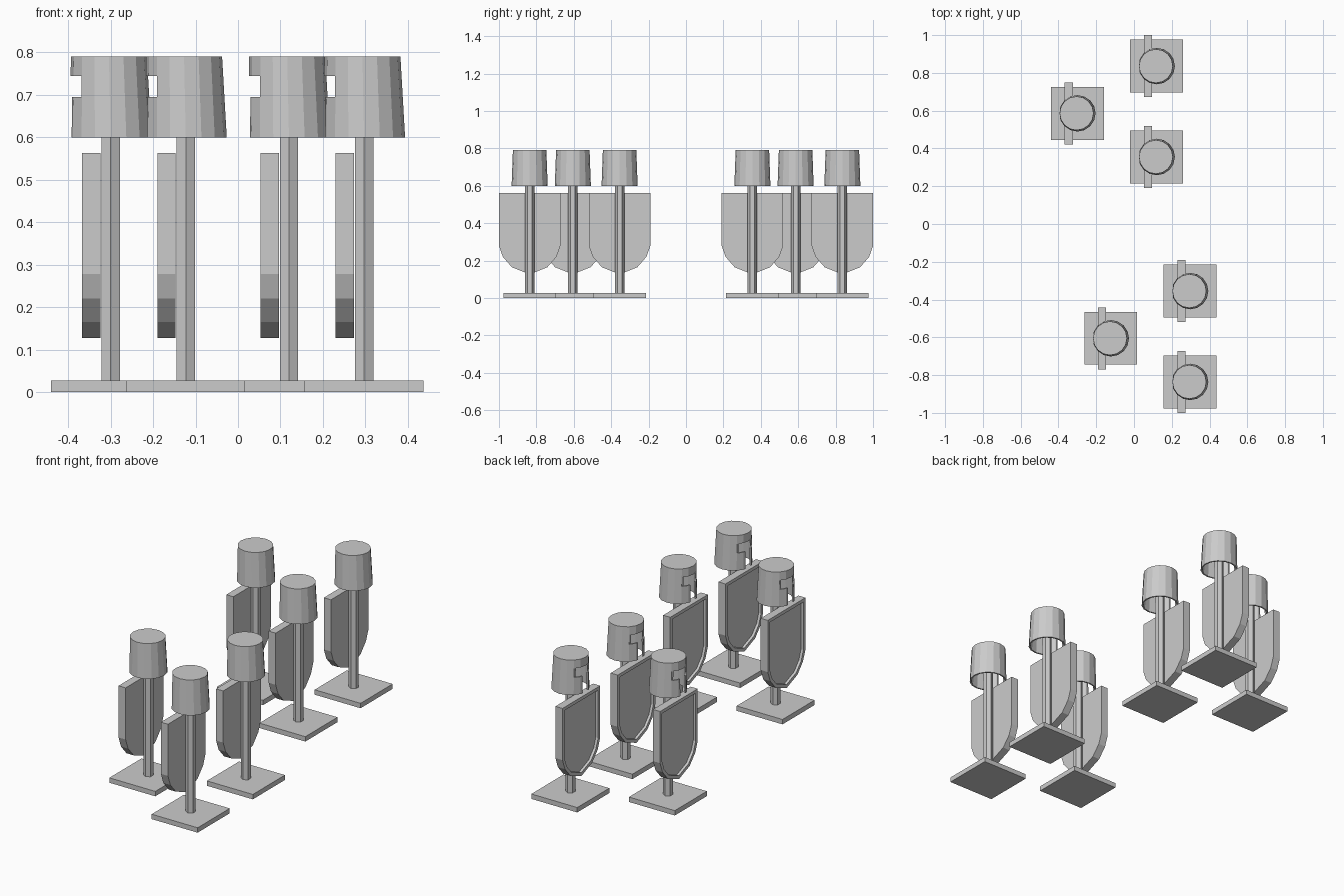
import bpy, bmesh
from math import sin, cos, tau

if "Cube" in bpy.data.objects:
    bpy.data.objects.remove(bpy.data.objects["Cube"])

coll = bpy.context.scene.collection


def make_mesh(name, bm):
    bmesh.ops.recalc_face_normals(bm, faces=bm.faces)
    me = bpy.data.meshes.new(name)
    bm.to_mesh(me)
    bm.free()
    return me


def box(name, x, y, z):
    bm = bmesh.new()
    bmesh.ops.create_cube(bm, size=1)
    for v in bm.verts:
        v.co = [lo + (c + 0.5) * (hi - lo) for c, (lo, hi) in zip(v.co, (x, y, z))]
    return make_mesh(name, bm)


def post_mesh():
    # hexagonal pole with corners along y, running up into the helmet
    bm = bmesh.new()
    ring = [bm.verts.new((0.025 * sin(tau * i / 6), 0.025 * cos(tau * i / 6), 0.02))
            for i in range(6)]
    face = bm.faces.new(ring)
    top = bmesh.ops.extrude_face_region(bm, geom=[face], use_keep_orig=True)["geom"]
    for v in top:
        if isinstance(v, bmesh.types.BMVert):
            v.co.z = 0.775
    return make_mesh("post", bm)


def shield_mesh():
    # half outline (y, z), mirrored, extruded, then a recessed front panel
    half = [(0.164, 0.563), (0.164, 0.278), (0.143, 0.22), (0.095, 0.165)]
    outline = half + [(0, 0.127)] + [(-y, z) for y, z in reversed(half)]
    bm = bmesh.new()
    back = [bm.verts.new((-0.024, y, z)) for y, z in outline]
    front = [bm.verts.new((-0.067, y, z)) for y, z in outline]
    bm.faces.new(back)
    panel = bm.faces.new(front[::-1])
    n = len(outline)
    for i in range(n):
        j = (i + 1) % n
        bm.faces.new((back[i], front[i], front[j], back[j]))
    bmesh.ops.recalc_face_normals(bm, faces=bm.faces)
    bmesh.ops.inset_region(bm, faces=[panel], thickness=0.018, use_even_offset=True)
    inner = bmesh.ops.inset_region(bm, faces=[panel], thickness=0.0005, use_even_offset=True)
    for v in panel.verts:
        v.co.x += 0.014
    return make_mesh("shield", bm)


def helmet_mesh():
    # hollow 16-sided shell, top leaning slightly forward
    rings = [(0.0965, 0.0, 0.60), (0.0895, -0.004, 0.791),
             (0.0815, -0.004, 0.78), (0.0885, 0.0, 0.60)]
    n = 16
    bm = bmesh.new()
    vs = [[bm.verts.new((r * cos(tau * i / n) + dx, r * sin(tau * i / n), z))
           for i in range(n)] for r, dx, z in rings]
    for a, b in ((0, 1), (2, 3), (3, 0)):
        for i in range(n):
            j = (i + 1) % n
            bm.faces.new((vs[a][i], vs[a][j], vs[b][j], vs[b][i]))
    bm.faces.new(vs[1])
    bm.faces.new(vs[2])
    shell = bpy.data.objects.new("helmet_shell", make_mesh("helmet_shell", bm))
    coll.objects.link(shell)
    # T-shaped opening: eye slot and breathing slit
    cutters = [box("eye_slot_cutter", (-0.2, -0.068), (-0.2, 0.2), (0.695, 0.745)),
               box("slit_cutter", (-0.2, -0.05), (-0.023, 0.023), (0.55, 0.72))]
    helpers = [shell]
    for me in cutters:
        c = bpy.data.objects.new(me.name, me)
        c.hide_render = True
        coll.objects.link(c)
        mod = shell.modifiers.new(me.name, 'BOOLEAN')
        mod.operation = 'DIFFERENCE'
        mod.solver = 'EXACT'
        mod.object = c
        helpers.append(c)
    dg = bpy.context.evaluated_depsgraph_get()
    result = bpy.data.meshes.new_from_object(shell.evaluated_get(dg))
    result.name = "helmet"
    for h in helpers:
        bpy.data.objects.remove(h)
    return result


parts = {
    "base": box("base", (-0.14, 0.14), (-0.14, 0.14), (0, 0.027)),
    "post": post_mesh(),
    "shield": shield_mesh(),
    "helmet": helmet_mesh(),
}

# two groups of three stands
stands = [(0.12, 0.836), (0.12, 0.355), (-0.30, 0.586)]
for gx, gy in ((0, 0), (0.177, -1.191)):
    for x, y in stands:
        for name, me in parts.items():
            ob = bpy.data.objects.new(name, me)
            ob.location = (x + gx, y + gy, 0)
            coll.objects.link(ob)
